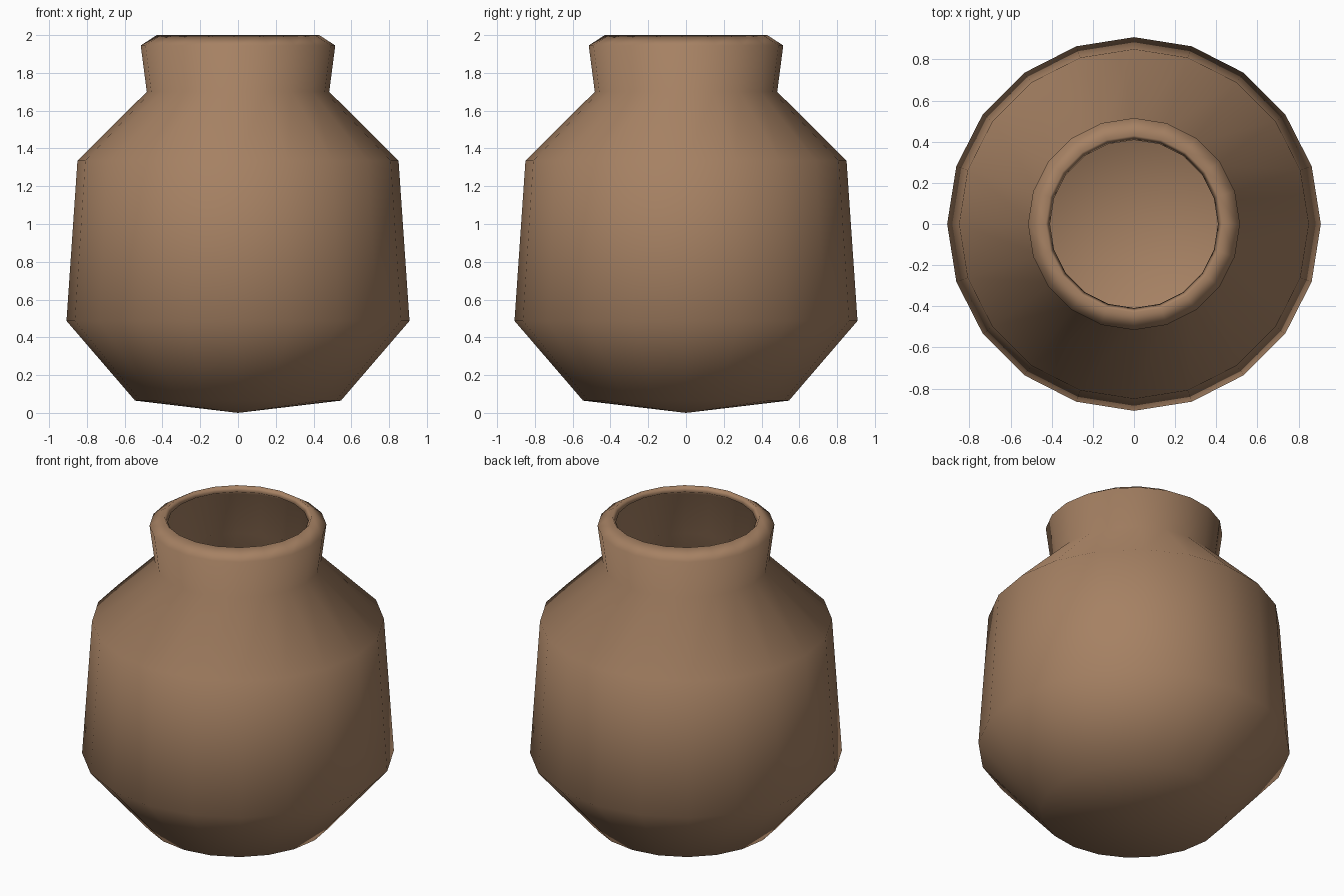
import bpy
import bmesh
from math import pi

cube = bpy.data.objects.get("Cube")
if cube:
    bpy.data.objects.remove(cube, do_unlink=True)

# Fired clay colour
clay = bpy.data.materials.new("brown_clay")
clay.use_nodes = True
colour = (0.38, 0.22, 0.125, 1)
clay.diffuse_color = colour
shader = next(n for n in clay.node_tree.nodes if n.type == 'BSDF_PRINCIPLED')
shader.inputs["Base Color"].default_value = colour
shader.inputs["Roughness"].default_value = 0.8

# Half profile (radius, height): foot, belly, shoulder, neck, inturned lip
profile = [(0, 0), (0.545, 0.065), (0.908, 0.487), (0.85, 1.335),
           (0.483, 1.70), (0.515, 1.945), (0.43, 2.0)]
SIDES = 20

# Turn the profile into the pot wall
bm = bmesh.new()
verts = [bm.verts.new((r, 0, z)) for r, z in profile]
edges = [bm.edges.new(pair) for pair in zip(verts, verts[1:])]
bmesh.ops.spin(bm, geom=verts + edges, cent=(0, 0, 0), axis=(0, 0, 1),
               angle=2 * pi, steps=SIDES)
bmesh.ops.remove_doubles(bm, verts=bm.verts[:], dist=0.001)
bmesh.ops.recalc_face_normals(bm, faces=bm.faces[:])
# Make sure the wall faces outward, so it thickens to the inside
foot = min(bm.faces, key=lambda f: f.calc_center_median().z)
if foot.normal.z > 0:
    bmesh.ops.reverse_faces(bm, faces=bm.faces[:])
for face in bm.faces:
    face.smooth = True

mesh = bpy.data.meshes.new("clay_pot")
bm.to_mesh(mesh)
bm.free()
mesh.materials.append(clay)
pot = bpy.data.objects.new("clay_pot", mesh)
bpy.context.collection.objects.link(pot)

# Hollow wall with a closed rim
wall = pot.modifiers.new("wall_thickness", 'SOLIDIFY')
wall.thickness = 0.04
wall.offset = -1
wall.use_even_offset = True
